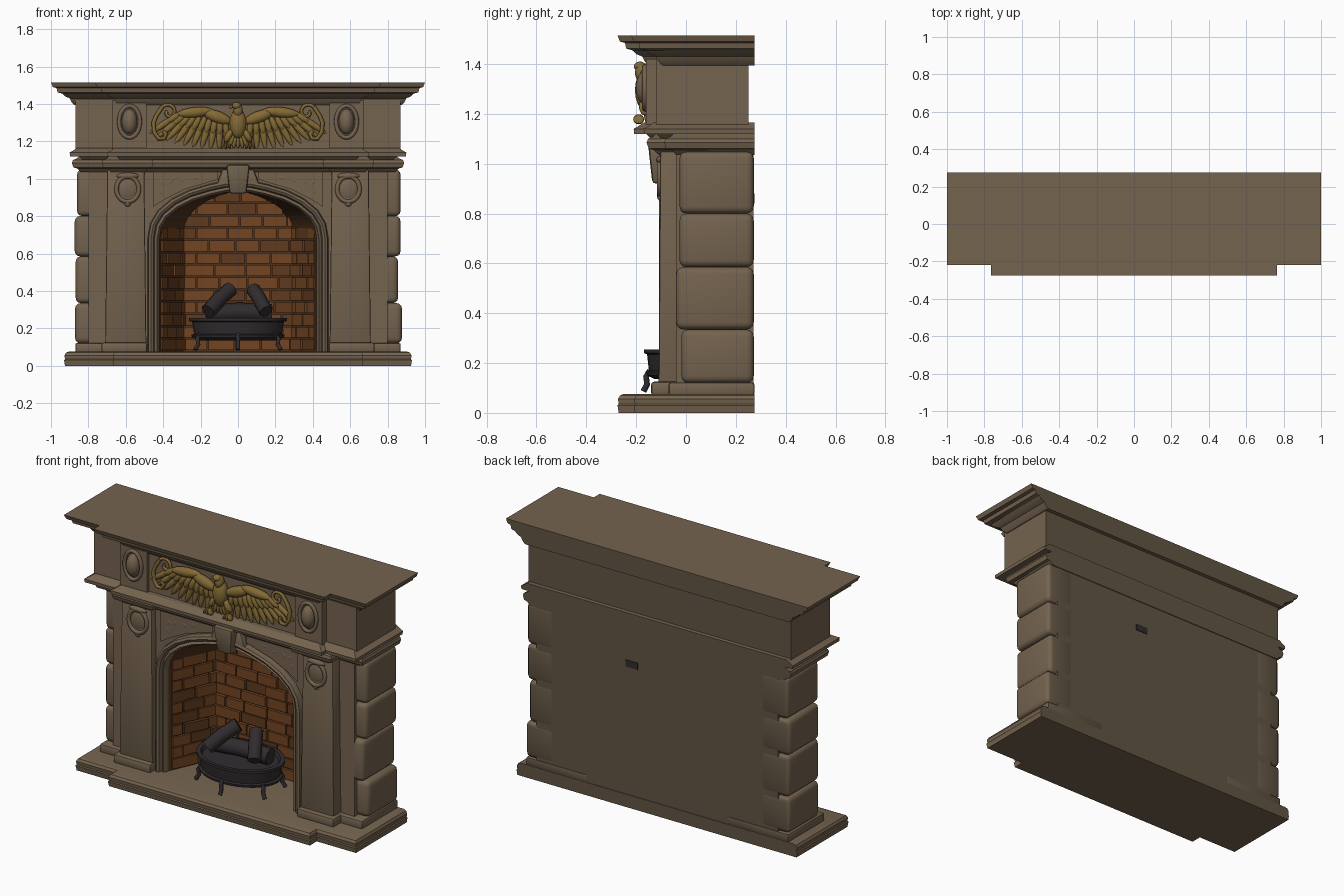
import bpy, bmesh, math, random
from mathutils import Matrix, Vector

random.seed(4)
if "Cube" in bpy.data.objects:
    bpy.data.objects.remove(bpy.data.objects["Cube"])
BACK = 0.275


def material(name, rgb):
    m = bpy.data.materials.new(name)
    m.use_nodes = True
    m.diffuse_color = (*rgb, 1)
    m.node_tree.nodes["Principled BSDF"].inputs["Base Color"].default_value = (*rgb, 1)
    return m


STONE = material("stone", (0.175, 0.125, 0.077))
SHADE = material("rough back stone", (0.125, 0.092, 0.057))
BRICK = material("brick", (0.17, 0.058, 0.016))
BROWN = material("dark brick", (0.115, 0.042, 0.013))
MORTAR = material("sooty mortar", (0.075, 0.03, 0.011))
GOLD = material("old gold", (0.23, 0.145, 0.035))
IRON = material("black iron", (0.03, 0.025, 0.028))


def finish(name, bm, mat, angle=0.6):
    bmesh.ops.recalc_face_normals(bm, faces=bm.faces[:])
    me = bpy.data.meshes.new(name)
    if mat == STONE:  # unfinished stone on the rear
        for f in bm.faces:
            f.material_index = int(f.normal.y > 0.9 and f.calc_center_median().y > 0.22)
    bm.to_mesh(me)
    bm.free()
    me.materials.append(mat)
    if mat == STONE:
        me.materials.append(SHADE)
    me.shade_smooth()
    me.set_sharp_from_angle(angle=angle)
    ob = bpy.data.objects.new(name, me)
    bpy.context.collection.objects.link(ob)
    return ob


def add_box(bm, lo, hi, mtx=Matrix(), taper=0):
    c = [(a + b) / 2 for a, b in zip(lo, hi)]
    s = [abs(b - a) for a, b in zip(lo, hi)]
    vs = bmesh.ops.create_cube(bm, size=1)["verts"]
    for v in vs:
        k = 1 - taper if v.co.z > 0 else 1
        v.co = mtx @ Vector((c[0] + v.co.x * s[0] * k, c[1] + v.co.y * s[1] * k, c[2] + v.co.z * s[2]))


def box(name, lo, hi, mat=STONE, bevel=0.0, taper=0, segments=2):
    bm = bmesh.new()
    add_box(bm, lo, hi, taper=taper)
    if bevel:
        bmesh.ops.bevel(bm, geom=bm.edges[:], offset=bevel, segments=segments, profile=0.5, affect='EDGES')
    return finish(name, bm, mat)


def blob(bm, loc, size, tilt=0):
    m = Matrix.Translation(loc) @ Matrix.Rotation(tilt, 4, 'Y') @ Matrix.Diagonal((*size, 1))
    bmesh.ops.create_uvsphere(bm, u_segments=14, v_segments=8, radius=1, matrix=m)


def tube(name, pts, radius, mat, closed=False):
    cu = bpy.data.curves.new(name, 'CURVE')
    cu.dimensions = '3D'
    cu.bevel_depth = radius
    cu.bevel_resolution = 2
    cu.use_fill_caps = True
    sp = cu.splines.new('POLY')
    sp.points.add(len(pts) - 1)
    for p, co in zip(sp.points, pts):
        p.co = (*co, 1)
    sp.use_cyclic_u = closed
    cu.materials.append(mat)
    ob = bpy.data.objects.new(name, cu)
    bpy.context.collection.objects.link(ob)
    bpy.ops.object.select_all(action='DESELECT')
    ob.select_set(True)
    bpy.context.view_layer.objects.active = ob
    bpy.ops.object.convert(target='MESH')
    bpy.context.object.data.shade_smooth()


def ellipse(x, y, z, rx, rz, n=24):
    return [(x + rx * math.cos(2 * math.pi * i / n), y, z + rz * math.sin(2 * math.pi * i / n)) for i in range(n)]


def loft(bm, rings, closed=True):
    rows = [[bm.verts.new(p) for p in r] for r in rings]
    n = len(rows[0])
    for a, b in zip(rows, rows[1:]):
        for i in range(n if closed else n - 1):
            j = (i + 1) % n
            bm.faces.new((a[i], a[j], b[j], b[i]))
    return rows


def tier(name, steps, profile, back=BACK):
    """Moulded course: steps are (half width, depth) outer to inner, profile is (z, overhang)."""
    rings = []
    for z, off in profile:
        right = [(steps[0][0] + off, back, z)]
        for i, (w, d) in enumerate(steps):
            sign = 1 if i == 0 or d > steps[i - 1][1] else -1
            if i:
                right.append((w + sign * off, -steps[i - 1][1] - off, z))
            right.append((w + sign * off, -d - off, z))
        rings.append(right + [(-x, y, zz) for x, y, zz in reversed(right)])
    bm = bmesh.new()
    rows = loft(bm, rings)
    bm.faces.new(rows[0])
    bm.faces.new(rows[-1])
    return finish(name, bm, STONE, 0.5)


# Stacked horizontal courses
tier("hearth_base", [(0.91, 0.19), (0.65, 0.255)],
     [(0, 0.015), (0.03, 0.02), (0.035, 0.015), (0.055, 0.018), (0.07, 0.01), (0.076, -0.005)])
tier("lower_cornice", [(0.86, 0.06), (0.70, 0.13), (0.48, 0.10)],
     [(1.035, -0.02), (1.055, 0), (1.06, 0.02), (1.085, 0.028), (1.10, 0.022), (1.11, 0), (1.13, -0.02)])
tier("mantel_ledge", [(0.88, 0.15), (0.68, 0.19)],
     [(1.10, -0.05), (1.12, -0.03), (1.12, 0.018), (1.14, 0.02), (1.148, 0.005), (1.165, -0.02)])
tier("frieze", [(0.87, 0.12), (0.67, 0.16), (0.49, 0.14)], [(1.15, 0), (1.42, 0)], 0.25)
tier("crown_moulding", [(0.89, 0.11), (0.655, 0.165)],
     [(1.395, -0.015), (1.41, 0), (1.43, 0.01), (1.44, 0.035), (1.455, 0.05), (1.462, 0.075),
      (1.485, 0.08), (1.49, 0.1), (1.515, 0.11)])

# Arched opening: right foot, over the crown, to left foot
half = [(0.42, 0.07), (0.42, 0.40), (0.42, 0.68), (0.41, 0.74), (0.38, 0.79), (0.32, 0.84),
        (0.24, 0.88), (0.14, 0.91), (0.06, 0.927)]
arch = half + [(0, 0.93)] + [(-x, z) for x, z in reversed(half)]


def offset(d, y):
    out = []
    for i, p in enumerate(arch):
        a, b = arch[max(i - 1, 0)], arch[min(i + 1, len(arch) - 1)]
        t = Vector((b[0] - a[0], b[1] - a[1])).normalized()
        out.append((p[0] + t.y * d, y, p[1] - t.x * d))
    return out


bm = bmesh.new()
wall = bm.faces.new([bm.verts.new((x, -0.065, z)) for x, z in
                     arch + [(-0.5, 0.07), (-0.5, 1.06), (0.5, 1.06), (0.5, 0.07)]])
ext = bmesh.ops.extrude_face_region(bm, geom=[wall])["geom"]
bmesh.ops.translate(bm, vec=(0, 0.06, 0), verts=[v for v in ext if isinstance(v, bmesh.types.BMVert)])
finish("arch_wall", bm, STONE)

bm = bmesh.new()
loft(bm, [offset(d, y) for d, y in [(0, 0), (0, -0.07), (0.012, -0.09), (0.026, -0.078), (0.032, -0.1),
                                    (0.045, -0.108), (0.058, -0.1), (0.064, -0.06)]], closed=False)
finish("arch_moulding", bm, STONE)

# Firebox lining with splayed sides
bm = bmesh.new()
rows = loft(bm, [[(x, -0.06, z) for x, z in arch], [(x * 0.7, 0.22, z) for x, z in arch]], closed=False)
bm.faces.new(rows[1])
finish("firebox_lining", bm, MORTAR)

# Brick courses on the three firebox walls
bricks = {BRICK: bmesh.new(), BROWN: bmesh.new()}
for a, b, top in [((-0.294, 0.22), (0.294, 0.22), 0.90), ((0.294, 0.22), (0.42, -0.04), 0.70),
                  ((-0.42, -0.04), (-0.294, 0.22), 0.70)]:
    run = Vector((b[0] - a[0], b[1] - a[1]))
    place = Matrix.Translation((a[0], a[1], 0)) @ Matrix.Rotation(math.atan2(run.y, run.x), 4, 'Z')
    z, row = 0.08, 0
    while z < top:
        x = 0
        while x < run.length - 0.01:
            w = 0.07 if x == 0 and row % 2 else random.uniform(0.12, 0.17)
            end = min(x + w, run.length)
            target = bricks[random.choice([BRICK, BRICK, BROWN])]
            add_box(target, (x + 0.004, random.uniform(-0.022, -0.01), z + 0.004),
                    (end - 0.004, 0.01, z + 0.062), place)
            x = end
        z, row = z + 0.066, row + 1
for m, bm in bricks.items():
    finish(m.name.replace(" ", "_") + "_courses", bm, m)

# Masonry core around the firebox
box("core_back", (-0.80, 0.235, 0.06), (0.80, 0.27, 1.13))
box("core_top", (-0.8, -0.04, 0.96), (0.8, 0.25, 1.13))
box("back_soot_spot", (0.13, 0.268, 0.84), (0.21, 0.274, 0.88), IRON)

for s, side in ((1, "left"), (-1, "right")):
    box(side + "_core", (s * 0.46, -0.04, 0.06), (s * 0.80, 0.26, 1.06))
    box(side + "_footing", (s * 0.47, -0.07, 0.07), (s * 0.87, BACK, 0.122), bevel=0.01)
    # Pilaster with plinth and neck
    box(side + "_plinth", (s * 0.485, -0.14, 0.07), (s * 0.73, 0, 0.125), bevel=0.012)
    box(side + "_pilaster", (s * 0.49, -0.11, 0.11), (s * 0.71, 0.02, 1.05), bevel=0.008, taper=0.1)
    # Rough rounded corner stones
    levels = [0.12, 0.335, 0.585, 0.80, 1.05]
    for i, (z0, z1) in enumerate(zip(levels, levels[1:])):
        grow = random.uniform(-0.012, 0.012)
        box(f"{side}_corner_stone_{i + 1}", (s * 0.68, -0.03 + grow, z0), (s * (0.865 + grow), 0.272, z1),
            bevel=0.028, segments=3)
    # Hanging ring medallion
    bm = bmesh.new()
    blob(bm, (s * 0.59, -0.095, 0.945), (0.056, 0.016, 0.062))
    blob(bm, (s * 0.59, -0.1, 1.015), (0.062, 0.02, 0.018))
    blob(bm, (s * 0.59, -0.1, 0.868), (0.02, 0.016, 0.018))
    finish(side + "_medallion", bm, STONE)
    tube(side + "_medallion_ring", ellipse(s * 0.59, -0.105, 0.945, 0.06, 0.068), 0.012, STONE, True)
    # Oval boss on the frieze pier
    bm = bmesh.new()
    blob(bm, (s * 0.58, -0.16, 1.305), (0.042, 0.042, 0.068))
    finish(side + "_oval_boss", bm, STONE)
    tube(side + "_oval_frame", ellipse(s * 0.58, -0.165, 1.305, 0.056, 0.085), 0.011, STONE, True)
    # Sunken spandrel panel with leaf carving
    bm = bmesh.new()
    pts = [(0.11, 1.035), (0.455, 1.035), (0.455, 0.85), (0.39, 0.89), (0.28, 0.945), (0.11, 0.995)]
    panel = bm.faces.new([bm.verts.new((s * x, -0.082, z)) for x, z in (pts if s < 0 else pts[::-1])])
    panel.normal_update()
    if panel.normal.y > 0:
        panel.normal_flip()
    bmesh.ops.inset_region(bm, faces=[panel], thickness=0.014, depth=-0.014)
    finish(side + "_spandrel_panel", bm, STONE)
    bm = bmesh.new()
    for x, z, r, tilt in [(0.40, 0.98, 0.04, 0.8), (0.36, 0.985, 0.04, -0.7), (0.41, 0.93, 0.03, 0.2),
                          (0.30, 0.99, 0.035, 1.3), (0.23, 1.005, 0.03, 1.6)]:
        blob(bm, (s * x, -0.07, z), (r * 0.45, 0.014, r), s * tilt)
    finish(side + "_spandrel_leaves", bm, STONE)
    # Gilded scroll beside the wing
    coil = [(0.37 + r * math.cos(t), 1.355 + r * math.sin(t)) for t, r in
            ((7 - i * 0.45, 0.008 + i * 0.0027) for i in range(16))]
    tail = [(0.435, 1.34), (0.452, 1.30), (0.448, 1.25), (0.425, 1.215), (0.395, 1.215), (0.385, 1.24), (0.40, 1.255)]
    tube(side + "_gilt_coil", [(s * x, -0.155, z) for x, z in coil], 0.009, GOLD)
    tube(side + "_gilt_stem", [(s * x, -0.155, z) for x, z in [(0.405, 1.385)] + tail], 0.011, GOLD)

# Keystone with shoulders
box("keystone_shoulders", (-0.12, -0.105, 0.955), (0.12, -0.05, 1.05), bevel=0.012, taper=0.3)
box("keystone", (-0.045, -0.135, 0.92), (0.045, -0.05, 1.075), bevel=0.014, taper=-0.4)

# Gilded spread-winged bird
bm = bmesh.new()
blob(bm, (0, -0.165, 1.295), (0.046, 0.04, 0.08))
blob(bm, (0, -0.175, 1.365), (0.026, 0.03, 0.04))
blob(bm, (-0.008, -0.185, 1.39), (0.024, 0.024, 0.02))
blob(bm, (-0.034, -0.185, 1.385), (0.016, 0.01, 0.008), -0.4)
for i in range(-2, 3):
    blob(bm, (i * 0.017, -0.155, 1.205), (0.012, 0.014, 0.045), -i * 0.2)
for s in (1, -1):
    blob(bm, (s * 0.05, -0.165, 1.23), (0.018, 0.024, 0.04), -s * 0.5)
    for k in (-1, 0, 1):
        blob(bm, (s * 0.065 + k * 0.016, -0.19, 1.178), (0.008, 0.022, 0.02), -k * 0.5)
    blob(bm, (s * 0.11, -0.16, 1.33), (0.085, 0.028, 0.032), -s * 0.35)
    blob(bm, (s * 0.23, -0.16, 1.355), (0.10, 0.026, 0.028), s * 0.1)
    for i in range(10):
        t = i / 9
        for reach, depth in ((0.09 + 0.02 * t, -0.146), (0.05, -0.158)):
            a = math.radians(-95 + 62 * t)
            x, z = 0.07 + 0.23 * t + reach * math.cos(a), 1.325 + 0.03 * t + reach * math.sin(a)
            blob(bm, (s * x, depth, z), (reach * 0.9, 0.014, 0.017), -s * a)
finish("gilded_bird", bm, GOLD)

# Round iron fire basket
CY = 0.025


def rim(r, z):
    return [(r * math.cos(math.tau * i / 32), CY + r * 0.74 * math.sin(math.tau * i / 32), z) for i in range(32)]


bm = bmesh.new()
rows = loft(bm, [rim(r, z) for r, z in [(0.20, 0.135), (0.245, 0.15), (0.25, 0.165), (0.235, 0.17), (0.245, 0.235),
                                        (0.262, 0.24), (0.262, 0.255), (0.235, 0.255), (0.225, 0.235)]])
bm.faces.new(rows[0])
bm.faces.new(rows[-1])
finish("fire_basket", bm, IRON)
for i in range(6):
    a = math.tau * i / 6 + math.pi / 6
    c, q = math.cos(a), math.sin(a) * 0.74
    tube(f"basket_leg_{i + 1}", [(r * c, CY + r * q, z) for r, z in
                                 [(0.23, 0.17), (0.25, 0.145), (0.245, 0.115), (0.265, 0.086)]], 0.012, IRON)

# Charred logs
for i, (a, b, r) in enumerate([((-0.17, 0.03, 0.28), (0.18, 0.05, 0.28), 0.05),
                               ((-0.16, -0.06, 0.29), (-0.04, 0.06, 0.41), 0.042),
                               ((0.15, -0.06, 0.29), (0.08, 0.06, 0.41), 0.038)]):
    a, b = Vector(a), Vector(b)
    tube(f"log_{i + 1}", [a, a.lerp(b, 0.08), a.lerp(b, 0.5) + Vector((0, 0, 0.008)), b], r, IRON)
